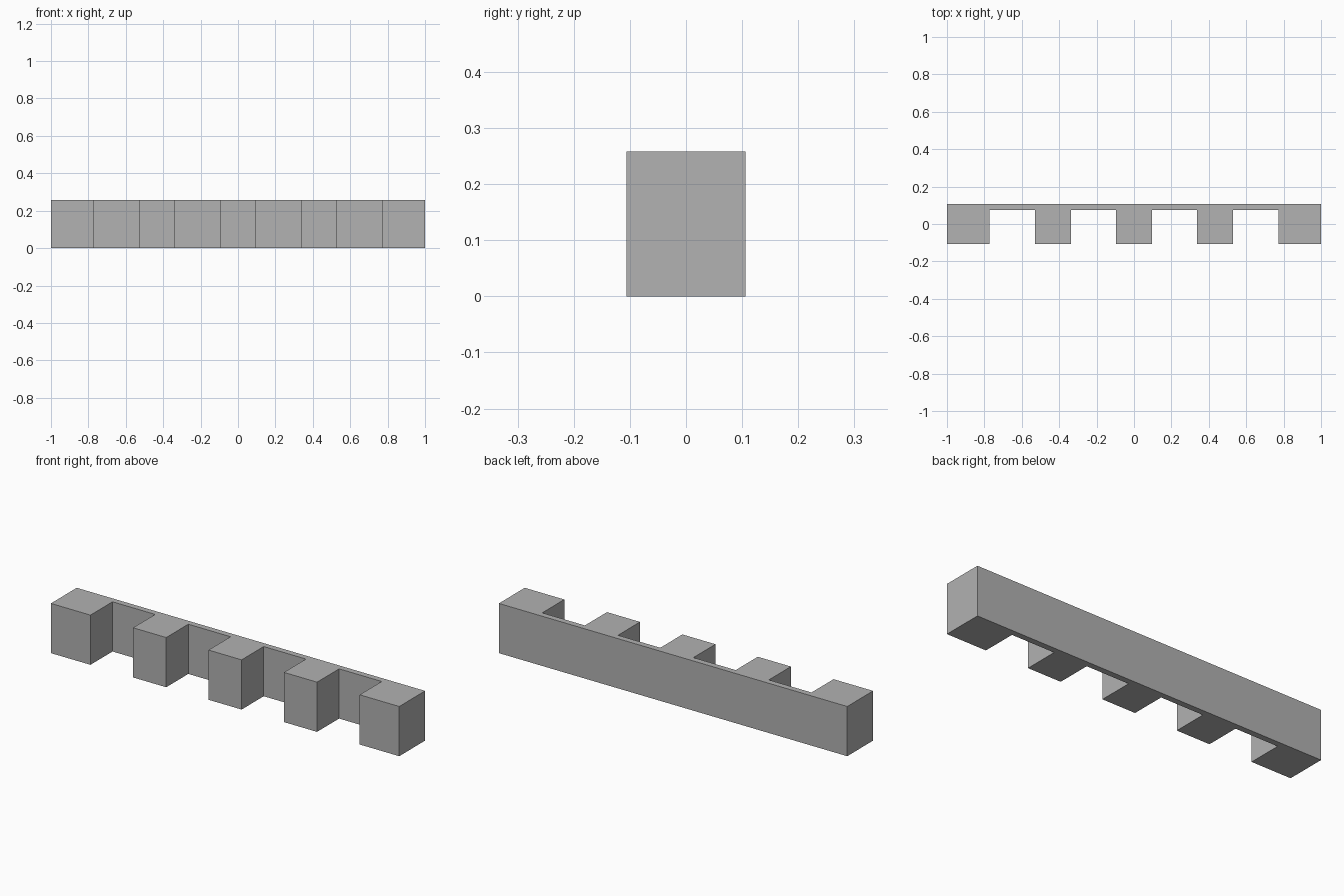
import bpy
import bmesh

cube = bpy.data.objects.get("Cube")
if cube:
    bpy.data.objects.remove(cube, do_unlink=True)

HEIGHT = 0.258
FRONT, RECESS, BACK = -0.106, 0.075, 0.106

# Plain grey material
grey = bpy.data.materials.new("plain grey")
grey.use_nodes = True
colour = (0.445, 0.445, 0.445, 1)
grey.diffuse_color = colour
grey.node_tree.nodes["Principled BSDF"].inputs["Base Color"].default_value = colour

# Plan outline: five blocks (left and right edges) joined by a thin back wall
blocks = [(-1, -0.773), (-0.528, -0.338), (-0.095, 0.095), (0.338, 0.528), (0.773, 1)]
outline = [(-1, BACK)]
for left, right in blocks:
    if left > -1:
        outline.append((left, RECESS))
    outline += [(left, FRONT), (right, FRONT)]
    if right < 1:
        outline.append((right, RECESS))
outline.append((1, BACK))

# Raise the outline into a solid
bm = bmesh.new()
base = bm.faces.new([bm.verts.new((x, y, 0)) for x, y in outline])
raised = bmesh.ops.extrude_face_region(bm, geom=[base], use_keep_orig=True)["geom"]
bmesh.ops.translate(bm, vec=(0, 0, HEIGHT),
                    verts=[v for v in raised if isinstance(v, bmesh.types.BMVert)])
bmesh.ops.recalc_face_normals(bm, faces=bm.faces)

mesh = bpy.data.meshes.new("notched_wall")
bm.to_mesh(mesh)
bm.free()
mesh.materials.append(grey)
wall = bpy.data.objects.new("notched_wall", mesh)
bpy.context.collection.objects.link(wall)
